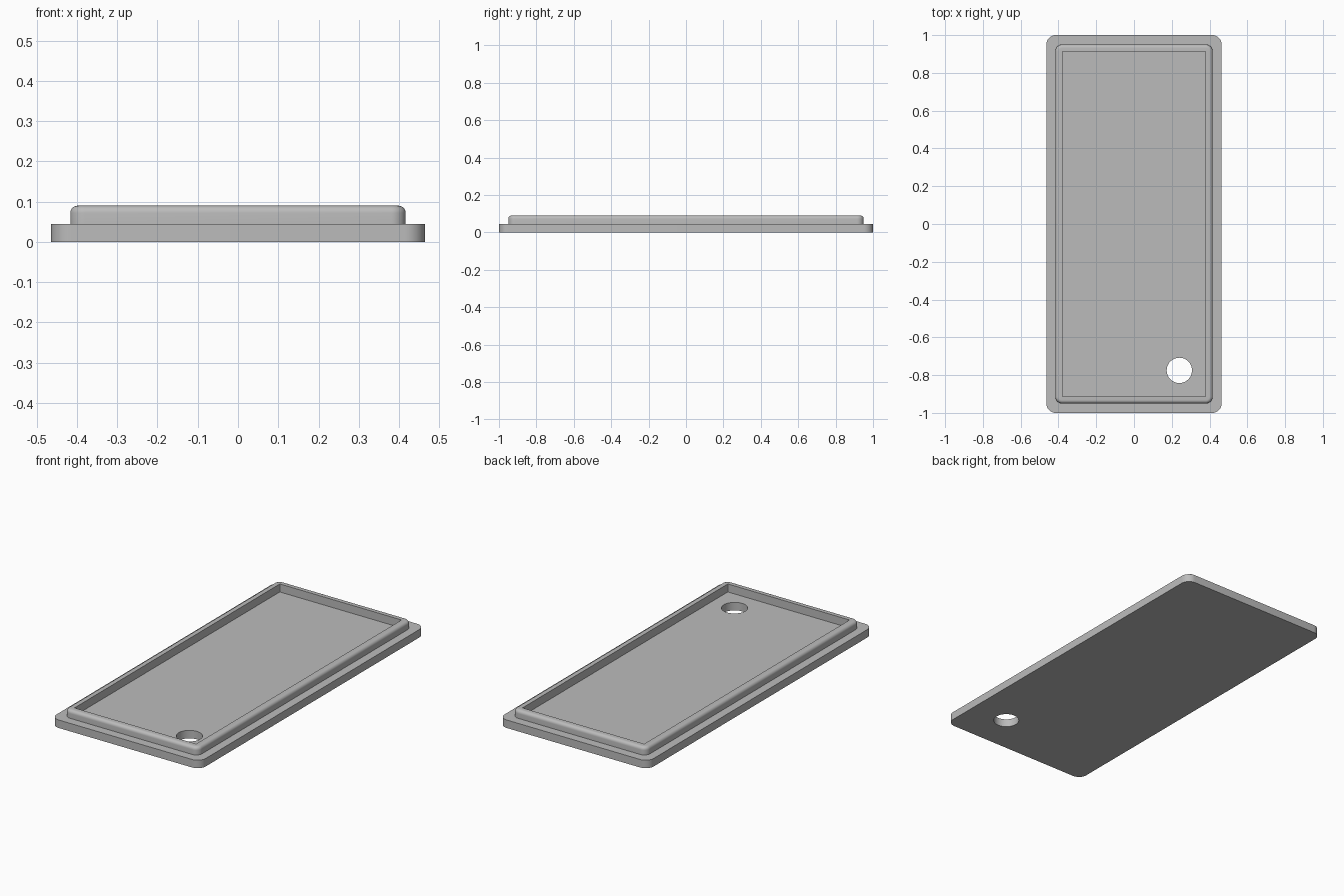
import bpy, bmesh
from math import cos, sin, pi
from mathutils import Vector

cube = bpy.data.objects.get("Cube")
if cube:
    bpy.data.objects.remove(cube, do_unlink=True)

PLATE_TOP, LIP_TOP = 0.045, 0.09
FILLET = 0.018
CORNER_STEPS = 10

grey = bpy.data.materials.new("plain grey")
grey.use_nodes = True
colour = (0.5, 0.5, 0.5, 1)
grey.diffuse_color = colour
grey.node_tree.nodes["Principled BSDF"].inputs["Base Color"].default_value = colour


def rounded_ring(bm, half_x, half_y, radius, z):
    """Vertices of a rounded rectangle, counter-clockwise."""
    ring = []
    for i, (sx, sy) in enumerate([(1, 1), (-1, 1), (-1, -1), (1, -1)]):
        for k in range(CORNER_STEPS + 1):
            a = (i + k / CORNER_STEPS) * pi / 2
            ring.append(bm.verts.new((sx * (half_x - radius) + radius * cos(a),
                                      sy * (half_y - radius) + radius * sin(a), z)))
    return ring


def edge_loop(bm, ring):
    return [bm.edges.new((v, ring[i - 1])) for i, v in enumerate(ring)]


def finish(bm, name):
    bmesh.ops.recalc_face_normals(bm, faces=bm.faces)
    mesh = bpy.data.meshes.new(name)
    bm.to_mesh(mesh)
    bm.free()
    mesh.materials.append(grey)
    ob = bpy.data.objects.new(name, mesh)
    bpy.context.collection.objects.link(ob)
    bpy.ops.object.select_all(action='DESELECT')
    bpy.context.view_layer.objects.active = ob
    ob.select_set(True)
    bpy.ops.object.shade_smooth_by_angle(angle=pi / 6)


# Base plate: rounded outline with a round hole, extruded upward
bm = bmesh.new()
edges = edge_loop(bm, rounded_ring(bm, 0.464, 1.0, 0.05, 0))
hole = [bm.verts.new((0.24 + 0.067 * cos(k * pi / 24), -0.775 + 0.067 * sin(k * pi / 24), 0))
        for k in range(48)]
edges += edge_loop(bm, hole)
bmesh.ops.triangle_fill(bm, edges=edges, use_beauty=True, normal=Vector((0, 0, 1)))
extruded = bmesh.ops.extrude_face_region(bm, geom=bm.faces[:], use_keep_orig=True)
top = [g for g in extruded["geom"] if isinstance(g, bmesh.types.BMVert)]
bmesh.ops.translate(bm, verts=top, vec=(0, 0, PLATE_TOP))
finish(bm, "base_plate")

# Raised lip: rings lofted up the outside, over the fillet and down the inside
bm = bmesh.new()
sections = [(0, PLATE_TOP - 0.005)]
for k in range(7):
    a = k / 6 * pi / 2
    sections.append((FILLET * (1 - cos(a)), LIP_TOP - FILLET + FILLET * sin(a)))
rings = [rounded_ring(bm, 0.4165 - d, 0.95 - d, 0.036 - d, z) for d, z in sections]
for z in (LIP_TOP, PLATE_TOP - 0.005):
    rings.append(rounded_ring(bm, 0.379, 0.913, 0.003, z))
for low, high in zip(rings, rings[1:]):
    for i in range(len(low)):
        bm.faces.new((low[i - 1], low[i], high[i], high[i - 1]))
finish(bm, "raised_lip")
